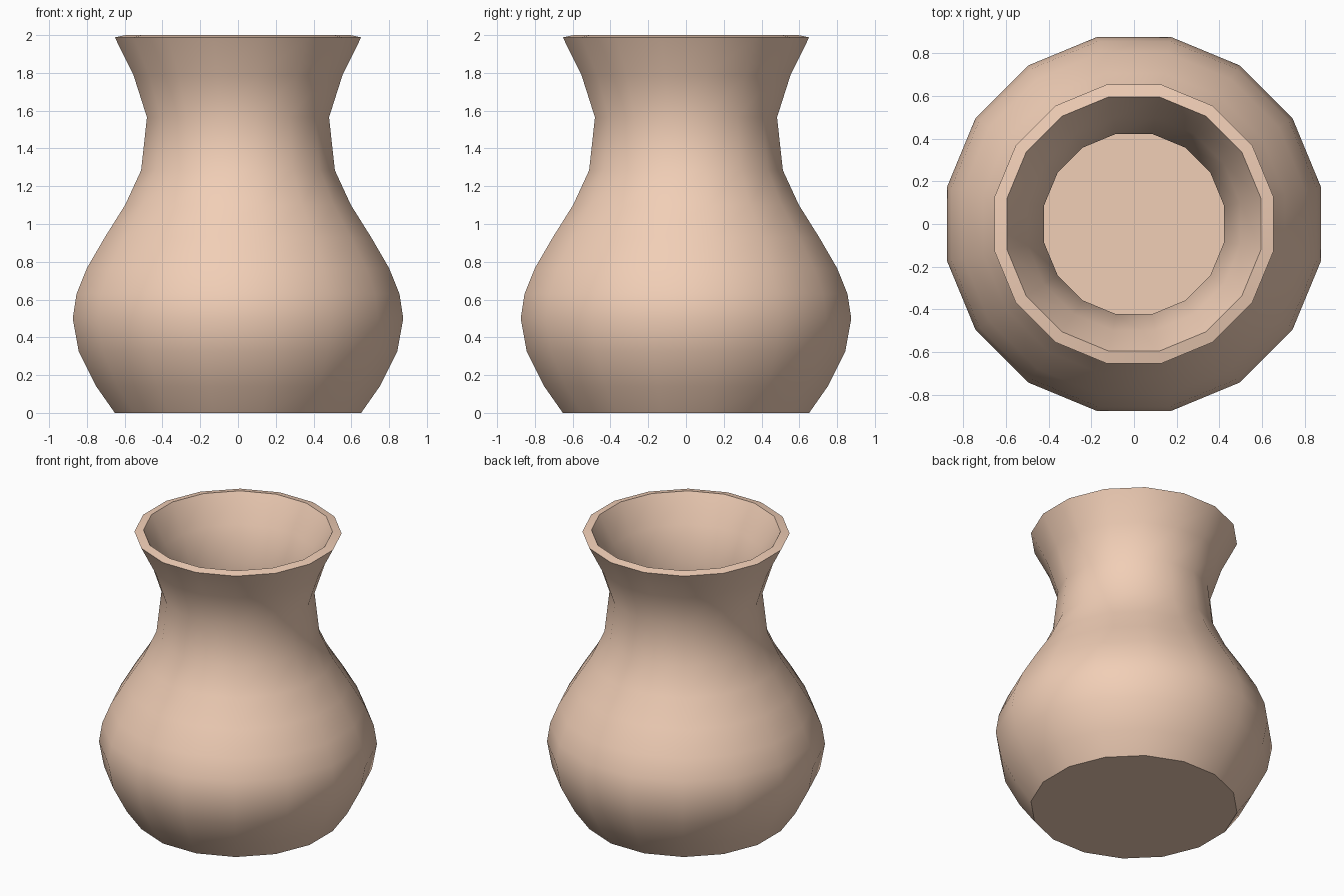
import bpy, bmesh, math
from mathutils import Vector

if "Cube" in bpy.data.objects:
    bpy.data.objects.remove(bpy.data.objects["Cube"])

SIDES = 16
WALL = 0.06

# Outer wall profile: half-width across the flats, height
outer = [(0.652, 0.0), (0.75, 0.14), (0.843, 0.324), (0.875, 0.50), (0.855, 0.63),
         (0.80, 0.766), (0.706, 0.928), (0.598, 1.10), (0.513, 1.284),
         (0.482, 1.565), (0.553, 1.787), (0.652, 1.988)]

# Inner wall: the outer profile moved inwards along its normal
inner = [(0.615, WALL)]
for a, p, b in zip(outer, outer[1:], outer[2:]):
    t = (Vector(b) - Vector(a)).normalized()
    inner.append((p[0] - t.y * WALL, p[1] + t.x * WALL))
inner.append((0.595, 2.0))

# Revolve the closed wall profile and cap the base and the inside floor
bm = bmesh.new()
rings = []
for w, z in outer + inner[::-1]:
    r = w / math.cos(math.pi / SIDES)
    angles = [2 * math.pi * (i + 0.5) / SIDES for i in range(SIDES)]
    rings.append([bm.verts.new((r * math.cos(a), r * math.sin(a), z)) for a in angles])
for lo, hi in zip(rings, rings[1:]):
    for i in range(SIDES):
        j = (i + 1) % SIDES
        bm.faces.new((lo[i], lo[j], hi[j], hi[i]))
bm.faces.new(rings[0][::-1])
bm.faces.new(rings[-1])
bmesh.ops.recalc_face_normals(bm, faces=bm.faces)

mesh = bpy.data.meshes.new("vase")
bm.to_mesh(mesh)
bm.free()
vase = bpy.data.objects.new("vase", mesh)
bpy.context.collection.objects.link(vase)

# Pale clay colour
clay = bpy.data.materials.new("clay")
clay.diffuse_color = (0.88, 0.62, 0.47, 1)
clay.use_nodes = True
clay.node_tree.nodes["Principled BSDF"].inputs["Base Color"].default_value = clay.diffuse_color
mesh.materials.append(clay)

# Smooth walls with crisp base and rim edges
bpy.context.view_layer.objects.active = vase
vase.select_set(True)
bpy.ops.object.shade_smooth_by_angle(angle=math.radians(32))
